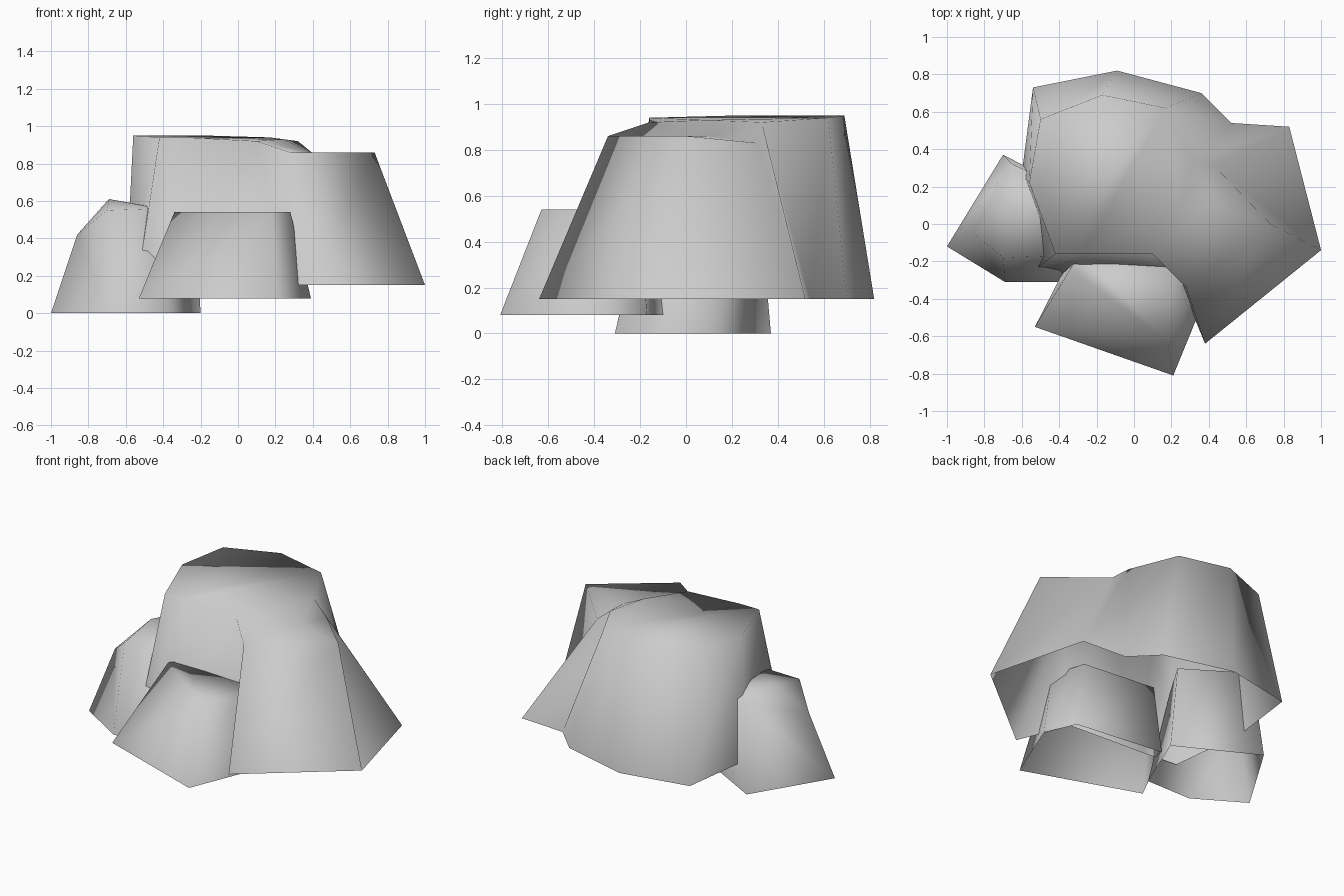
import bpy
import bmesh

default_cube = bpy.data.objects.get("Cube")
if default_cube:
    bpy.data.objects.remove(default_cube, do_unlink=True)

# Single stone colour
stone = bpy.data.materials.new("stone_grey")
stone.use_nodes = True
stone.diffuse_color = (0.6, 0.6, 0.6, 1)
stone.node_tree.nodes["Principled BSDF"].inputs["Base Color"].default_value = stone.diffuse_color


def make_rock(name, base_height, base, top, caps, rising_split=True):
    """Hollow smooth rock: a base outline joined to a top rim, open underneath.

    Top points beyond the length of the base lie inside the rim.
    """
    bm = bmesh.new()
    lower = [bm.verts.new((x, y, base_height)) for x, y in base]
    upper = [bm.verts.new(point) for point in top]
    count = len(base)
    for i in range(count):
        j = (i + 1) % count
        # split each side along the chosen diagonal
        if rising_split:
            bm.faces.new((lower[i], upper[j], upper[i]))
            bm.faces.new((lower[i], lower[j], upper[j]))
        else:
            bm.faces.new((lower[i], lower[j], upper[i]))
            bm.faces.new((lower[j], upper[j], upper[i]))
    for cap in caps:
        bm.faces.new([upper[i] for i in cap])
    for face in bm.faces:
        face.smooth = True
    mesh = bpy.data.meshes.new(name)
    bm.to_mesh(mesh)
    bm.free()
    mesh.materials.append(stone)
    rock = bpy.data.objects.new(name, mesh)
    bpy.context.collection.objects.link(rock)


# Large boulder: a plateau, then a step down to a lower ledge
make_rock(
    "main_boulder", 0.15,
    base=[(0.38, -0.64), (1, -0.14), (0.83, 0.52), (0.52, 0.54),
          (0.36, 0.7), (-0.09, 0.82), (-0.54, 0.73), (-0.6, 0.27),
          (-0.54, -0.25), (-0.3, -0.27), (0.24, -0.3)],
    top=[(0.28, -0.34, 0.86), (0.73, 0, 0.86), (0.43, 0.31, 0.83), (0.32, 0.33, 0.92),
         (0.17, 0.62, 0.94), (-0.17, 0.69, 0.95), (-0.5, 0.56, 0.95), (-0.56, 0.22, 0.95),
         (-0.42, -0.16, 0.94), (-0.28, -0.16, 0.94), (0.1, -0.16, 0.92),
         (0.24, 0.09, 0.93), (0.39, 0.1, 0.86)],
    caps=[(4, 5, 6, 7), (3, 4, 7, 8, 9, 10, 11), (0, 1, 12), (1, 2, 12),
          (2, 3, 12), (3, 11, 12), (11, 10, 12), (10, 0, 12)],
)

# Low front stone leaning into the boulder
make_rock(
    "front_stone", 0.08,
    base=[(-0.53, -0.55), (0.21, -0.81), (0.39, -0.37), (0.3, -0.17), (-0.3, -0.1)],
    top=[(-0.34, -0.24, 0.54), (0.18, -0.63, 0.54), (0.28, -0.43, 0.54),
         (0.22, -0.2, 0.54), (-0.28, -0.15, 0.54)],
    caps=[range(5)],
)

# Pointed stone at the side, with its peak inside the rim
make_rock(
    "side_stone", 0,
    base=[(-1, -0.12), (-0.69, -0.31), (-0.37, -0.31), (-0.2, 0.1), (-0.7, 0.37)],
    top=[(-0.86, -0.05, 0.42), (-0.7, -0.18, 0.55), (-0.42, -0.17, 0.56),
         (-0.23, 0.13, 0.53), (-0.65, 0.32, 0.57), (-0.69, 0.08, 0.61)],
    caps=[(0, 1, 5), (1, 2, 5), (2, 3, 5), (3, 4, 5), (4, 0, 5)],
    rising_split=False,
)
